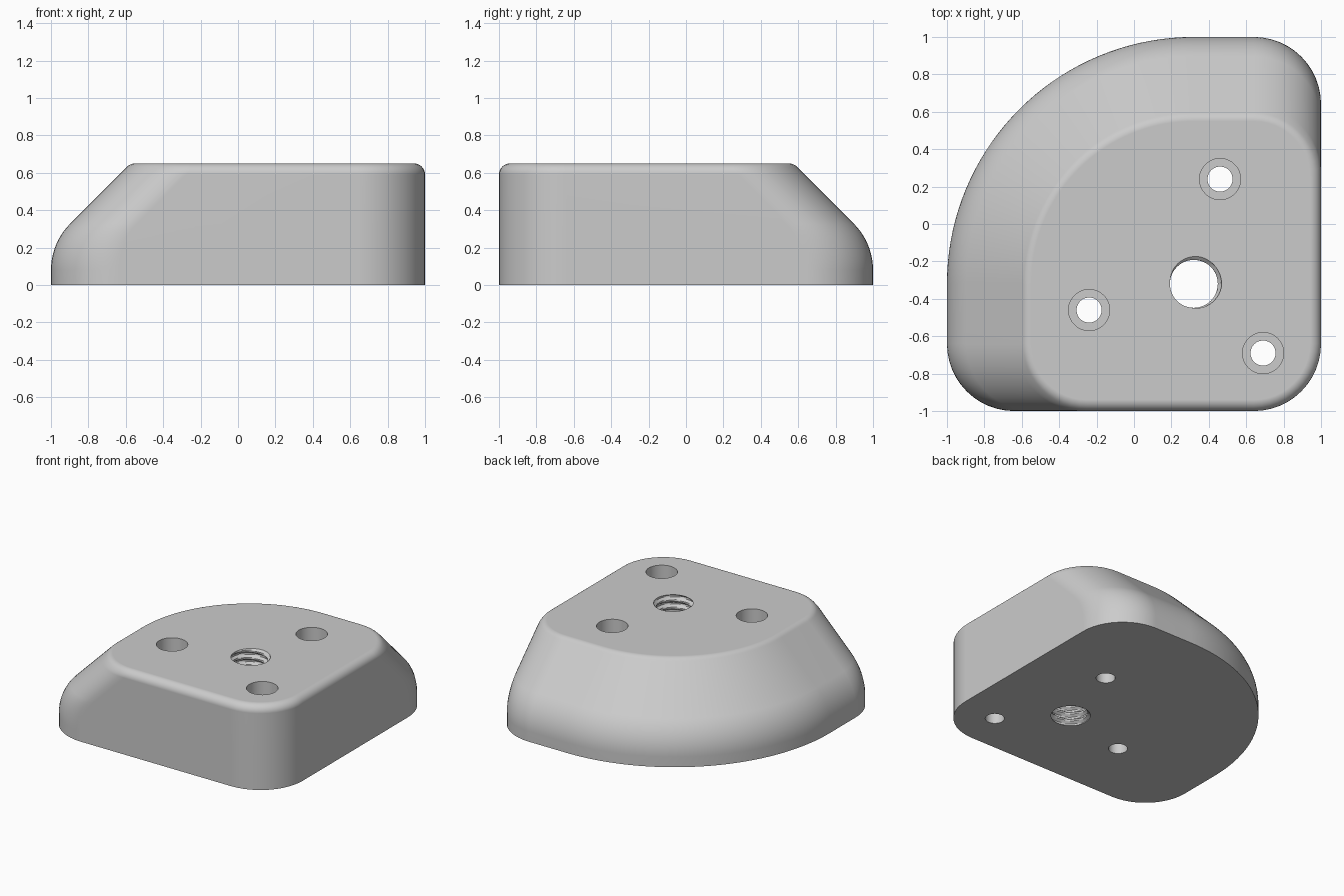
import bpy
import bmesh
from math import sin, cos, pi, radians

HEIGHT = 0.65
CORNER = 0.36        # plan radius of the three tight corners
SWEEP = 1.32         # plan radius of the big curved side
HUB = (0.32, -0.32)  # centre of the big curve and of the threaded hole

if "Cube" in bpy.data.objects:
    bpy.data.objects.remove(bpy.data.objects["Cube"], do_unlink=True)

grey = bpy.data.materials.new("plain grey")
grey.use_nodes = True
grey.diffuse_color = (0.6, 0.6, 0.6, 1)
grey.node_tree.nodes["Principled BSDF"].inputs["Base Color"].default_value = grey.diffuse_color


def loft(name, rings):
    """Closed solid through a stack of equal-length rings, bottom to top."""
    bm = bmesh.new()
    loops = [[bm.verts.new(p) for p in ring] for ring in rings]
    n = len(loops[0])
    for low, high in zip(loops, loops[1:]):
        for j in range(n):
            k = (j + 1) % n
            bm.faces.new((low[j], low[k], high[k], high[j]))
    bm.faces.new(loops[0][::-1])
    bm.faces.new(loops[-1])
    mesh = bpy.data.meshes.new(name)
    bm.to_mesh(mesh)
    bm.free()
    mesh.materials.append(grey)
    obj = bpy.data.objects.new(name, mesh)
    bpy.context.collection.objects.link(obj)
    return obj


def arc(cx, cy, r, start, steps, z):
    angles = [radians(start + 90 * i / steps) for i in range(steps + 1)]
    return [(cx + r * cos(a), cy + r * sin(a), z) for a in angles]


def outline(d, e, z):
    """Plan section: left and back sides move in by d, front and right by e."""
    c, r = 1 - CORNER, CORNER - e
    return (arc(c, -c, r, -90, 12, z)
            + arc(c, c - d + e, r, 0, 12, z)
            + arc(*HUB, SWEEP - d, 90, 36, z)
            + arc(-c + d - e, -c, r, 180, 12, z))


def circle(x, y, r, z, n=48):
    return [(x + r * cos(2 * pi * i / n), y + r * sin(2 * pi * i / n), z) for i in range(n)]


# Body: upright foot, rounded shoulder, 45 degree slope, filleted top edge
foot, shoulder, fillet = 0.08, 0.35, 0.06
levels = [(0, 0, 0)]
for i in range(11):
    a = radians(45 * i / 10)
    levels.append((shoulder * (1 - cos(a)), 0, foot + shoulder * sin(a)))
d_end, _, z_end = levels[-1]
z_tangent = HEIGHT - fillet + fillet * sin(pi / 4)
for i in range(13):
    a = pi / 2 * i / 12
    z = HEIGHT - fillet + fillet * sin(a)
    d = d_end + min(z, z_tangent) - z_end
    if z > z_tangent:
        d += fillet * (cos(pi / 4) - cos(a))
    levels.append((d, fillet * (1 - cos(a)), z))
body = loft("mounting_block", [outline(*level) for level in levels])

# Counterbored screw holes
cutters = []
for x, y in ((0.46, 0.24), (-0.24, -0.46), (0.69, -0.69)):
    steps = ((0.067, -0.1), (0.067, 0.32), (0.11, 0.32), (0.11, 0.75))
    cutters.append(loft("screw_hole_cutter", [circle(x, y, r, z) for r, z in steps]))

# Threaded centre hole: radius follows a helical ridge
pitch, minor, depth, rows = 0.056, 0.128, 0.02, 8


def thread_ring(z, n=48):
    ring = []
    for i in range(n):
        phase = (z / pitch - i / n) % 1
        wave = min(1, max(0, 1.5 - abs(phase - 0.5) * 4))
        r = minor + depth * wave
        a = 2 * pi * i / n
        ring.append((HUB[0] + r * cos(a), HUB[1] + r * sin(a), z))
    return ring


count = int((HEIGHT + 0.1) / pitch * rows)
cutters.append(loft("thread_cutter",
                    [thread_ring(-0.043 + i * pitch / rows) for i in range(count)]))

# Cut the holes, then drop the cutters
bpy.ops.object.select_all(action="DESELECT")
bpy.context.view_layer.objects.active = body
body.select_set(True)
for cutter in cutters:
    cutter.hide_render = True
    cut = body.modifiers.new("hole", "BOOLEAN")
    cut.operation = "DIFFERENCE"
    cut.solver = "EXACT"
    cut.object = cutter
    bpy.ops.object.modifier_apply(modifier=cut.name)
    bpy.data.objects.remove(cutter, do_unlink=True)

# Smooth curved sides, crisp rims
bpy.ops.object.shade_smooth_by_angle(angle=radians(30))
weighted = body.modifiers.new("even_normals", "WEIGHTED_NORMAL")
weighted.keep_sharp = True
